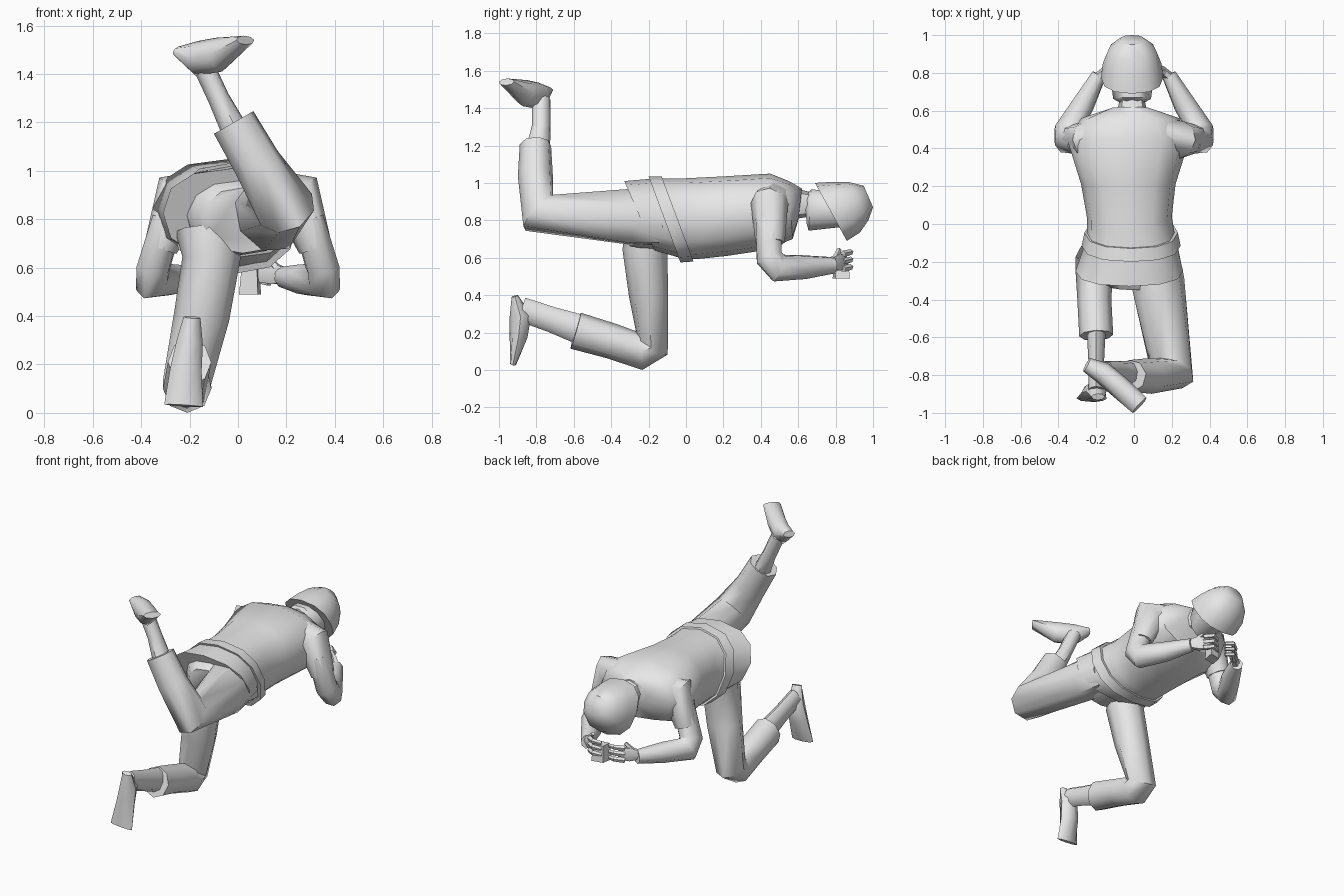
import bpy, bmesh, math
from mathutils import Vector as V

grey = bpy.data.materials.new("plain grey")
grey.diffuse_color = (0.8, 0.8, 0.8, 1)


def loft(name, rings, n=8, p=1.0, angle=50):
    """Skin a closed tube over rings of (centre, u half-axis, v half-axis)."""
    bm = bmesh.new()
    loops = []
    for c, u, v in rings:
        loop = []
        for i in range(n):
            a = 2 * math.pi * i / n
            ca, sa = math.cos(a), math.sin(a)
            ca = math.copysign(abs(ca) ** p, ca)
            sa = math.copysign(abs(sa) ** p, sa)
            loop.append(bm.verts.new(c + u * ca + v * sa))
        loops.append(loop)
    for a, b in zip(loops, loops[1:]):
        for i in range(n):
            j = (i + 1) % n
            bm.faces.new((a[i], a[j], b[j], b[i]))
    bm.faces.new(loops[0][::-1])
    bm.faces.new(loops[-1])
    bmesh.ops.recalc_face_normals(bm, faces=bm.faces)
    me = bpy.data.meshes.new(name)
    bm.to_mesh(me)
    bm.free()
    me.materials.append(grey)
    ob = bpy.data.objects.new(name, me)
    bpy.context.collection.objects.link(ob)
    bpy.ops.object.select_all(action='DESELECT')
    ob.select_set(True)
    bpy.context.view_layer.objects.active = ob
    bpy.ops.object.shade_smooth_by_angle(angle=math.radians(angle))
    return ob


def limb(name, pts, ref, n=8, side=1, angle=50):
    """Tube along points (x, y, z, ru, rv), mitred at bends; ref is the u direction."""
    P = [V((side * q[0], q[1], q[2])) for q in pts]
    ref = V((side * ref[0], ref[1], ref[2]))
    rings = []
    for i, q in enumerate(pts):
        t = V()
        if i:
            t += (P[i] - P[i - 1]).normalized()
        if i < len(P) - 1:
            t += (P[i + 1] - P[i]).normalized()
        t.normalize()
        u = (ref - t * ref.dot(t)).normalized()
        rings.append((P[i], u * q[3], t.cross(u) * q[4]))
    return loft(name, rings, n, angle=angle)


def trunk(name, rows, n=12, p=0.85, angle=50):
    """Sections given by top (y, z), bottom (y, z), half width and centre x."""
    rings = []
    for yt, zt, yb, zb, rx, cx in rows:
        top, bot = V((cx, yt, zt)), V((cx, yb, zb))
        rings.append(((top + bot) / 2, V((rx, 0, 0)), (top - bot) / 2))
    return loft(name, rings, n, p, angle)


# jacket body, lying level with the back upward
trunk("jacket", [
    (-.33, 1.01, -.17, .64, .285, -.025), (-.16, 1.025, .00, .59, .235, -.015),
    (.00, 1.025, .08, .595, .225, -.025), (.20, 1.035, .22, .61, .25, -.03),
    (.45, 1.05, .42, .64, .32, -.03), (.55, 1.01, .57, .70, .26, -.02),
    (.62, .97, .60, .80, .11, -.02)])
# trouser seat behind the jacket hem
trunk("trouser_seat", [(-.15, .98, -.10, .65, .21, -.01), (-.28, .98, -.22, .65, .21, 0),
                       (-.35, .93, -.30, .66, .16, .02)])
# slanted belt
trunk("belt", [(-.20, 1.035, -.03, .575, .262, -.015),
               (-.13, 1.035, .04, .58, .247, -.015)])

# neck, head and helmet
trunk("neck", [(.55, .98, .54, .80, .09, -.01), (.67, .95, .66, .82, .065, -.01)], 8)
trunk("head", [(.635, .93, .645, .78, .06, -.01), (.67, .97, .655, .74, .10, -.01),
               (.80, .96, .83, .76, .12, -.01)], 10)
trunk("helmet", [(.69, 1.0, .86, .69, .165, -.01), (.77, 1.005, .93, .735, .155, -.01),
                 (.87, 1.005, .975, .80, .125, -.01), (.95, .985, 1.0, .87, .065, -.01)],
      12, .85)

# arms and hands, mirrored
for side, word in ((1, "right"), (-1, "left")):
    limb(word + "_shoulder", [(.04, .49, .92, .09, .10), (.25, .445, .885, .10, .115),
                              (.32, .45, .68, .078, .070)], (0, 1, 0), side=side)
    limb(word + "_arm", [(.29, .44, .80, .065, .075), (.35, .445, .60, .07, .078),
                         (.355, .495, .545, .07, .082), (.27, .63, .55, .062, .066),
                         (.185, .79, .56, .04, .045)], (.87, .44, .26), side=side)
    limb(word + "_palm", [(.20, .77, .57, .025, .03), (.15, .81, .575, .025, .05),
                          (.09, .85, .58, .02, .045)], (.5, .85, 0), 6, side)
    for k in range(3):
        z = .54 + .04 * k
        limb(word + "_finger_%d" % (k + 1),
             [(.13, .84, z, .018, .018), (.08, .88, z + .01, .016, .016),
              (.03, .86, z, .012, .012)], (0, 0, 1), 5, side)
    limb(word + "_thumb", [(.16, .80, .60, .018, .018), (.12, .82, .645, .012, .012)],
         (0, 1, 0), 5, side)
# small object held between the hands
limb("held_box", [(.05, .83, .49, .065, .045), (.05, .83, .60, .05, .04)],
     (1, 1, 0), 4, angle=20)

# raised leg
limb("raised_trouser", [(.10, -.14, .81, .13, .15), (.125, -.30, .82, .135, .165),
                        (.20, -.79, .84, .125, .12), (.08, -.805, 1.03, .10, .095),
                        (-.018, -.805, 1.20, .095, .085)], (.83, .14, .5))
limb("raised_ankle", [(-.02, -.79, 1.18, .055, .065), (-.08, -.775, 1.30, .045, .05),
                      (-.15, -.775, 1.45, .045, .05)], (.83, .14, .5))
limb("raised_shoe", [(-.25, -.745, 1.495, .04, .02), (-.17, -.785, 1.465, .058, .072),
                     (-.08, -.86, 1.48, .06, .072), (.03, -.96, 1.54, .055, .02)],
     (.65, .76, 0))

# kneeling leg
limb("kneeling_trouser", [(-.12, -.20, .76, .14, .12), (-.11, -.22, .64, .12, .12),
                          (-.15, -.20, .40, .115, .105), (-.21, -.18, .13, .10, .095),
                          (-.21, -.24, .10, .10, .10),
                          (-.21, -.40, .155, .09, .095), (-.20, -.59, .21, .09, .10)],
     (1, 0, 0))
limb("kneeling_ankle", [(-.20, -.56, .215, .05, .08), (-.20, -.72, .27, .042, .068),
                        (-.20, -.88, .325, .042, .065)], (1, 0, 0))
limb("kneeling_shoe", [(-.19, -.915, .395, .035, .018), (-.20, -.885, .29, .055, .058),
                       (-.215, -.895, .18, .065, .048), (-.225, -.925, .03, .08, .017)],
     (1, 0, 0))
